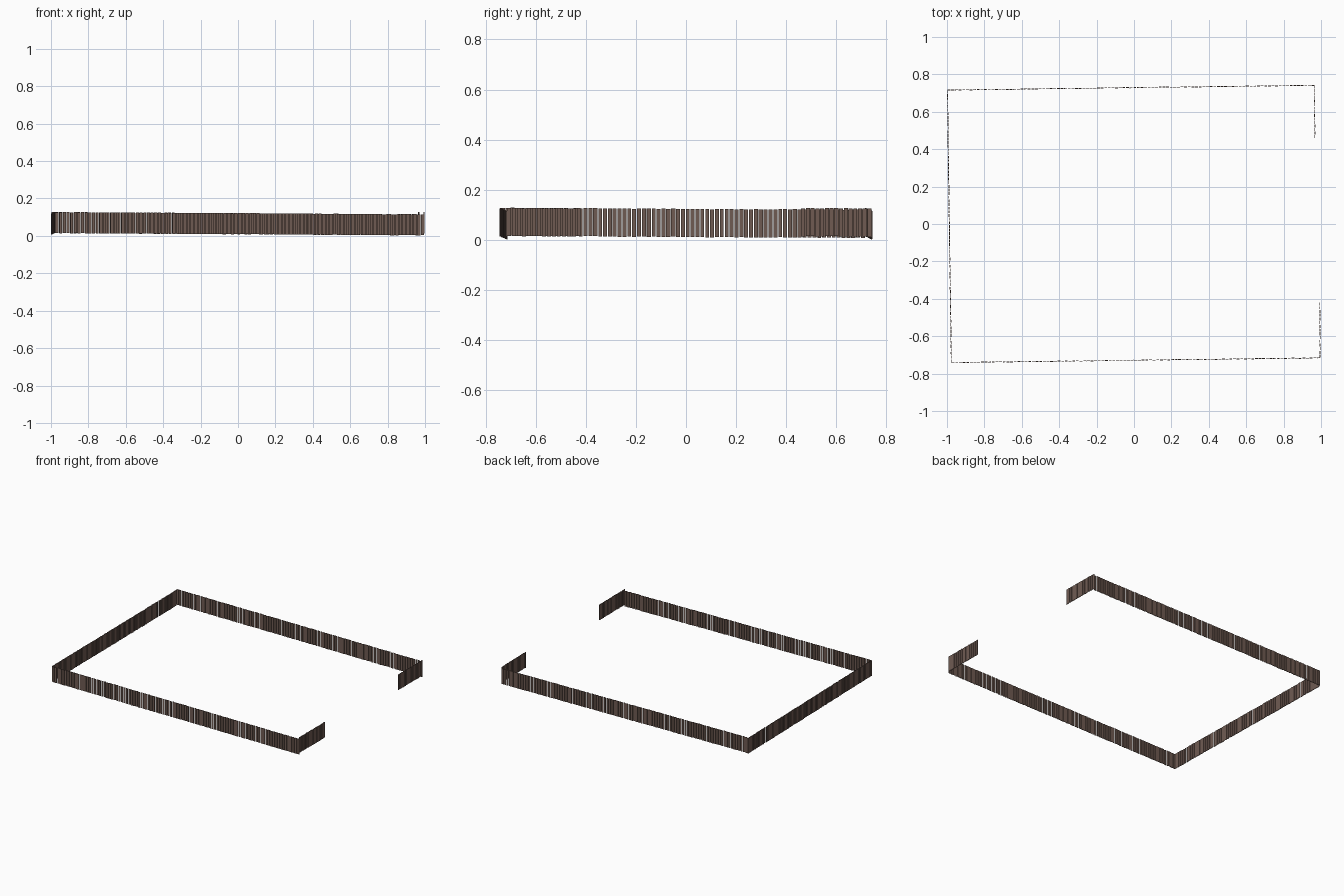
import bpy, bmesh, random
from mathutils import Vector, Matrix

if "Cube" in bpy.data.objects:
    bpy.data.objects.remove(bpy.data.objects["Cube"])

random.seed(4)
PITCH, WIDTH, THICK, HEIGHT = 0.0195, 0.0155, 0.004, 0.112

wood = bpy.data.materials.new("dark_wood")
wood.diffuse_color = (0.16, 0.105, 0.085, 1)
wood.use_nodes = True
wood.node_tree.nodes["Principled BSDF"].inputs["Base Color"].default_value = wood.diffuse_color


def add_plank(bm, centre, along, width):
    # one thin upright board with a slightly uneven stance
    side = Vector((-along.y, along.x, 0))
    rot = Matrix((along, side, Vector((0, 0, 1)))).transposed().to_4x4()
    size = Matrix.Diagonal((width, THICK, HEIGHT, 1))
    bmesh.ops.create_cube(bm, size=1, matrix=Matrix.Translation(centre) @ rot @ size)


def fence(name, start, end, z0, z1):
    # a straight row of boards; the base sinks gently from z0 to z1
    a, b = Vector((*start, z0)), Vector((*end, z1))
    along = Vector((b.x - a.x, b.y - a.y, 0))
    n = round(along.length / PITCH)
    along.normalize()
    side = Vector((-along.y, along.x, 0))
    bm = bmesh.new()
    for i in range(n):
        p = a.lerp(b, (i + 0.5) / n)
        p += side * random.uniform(-0.0012, 0.0012)
        p.z += HEIGHT / 2 + random.uniform(-0.001, 0.001)
        add_plank(bm, p, along, WIDTH + random.uniform(-0.001, 0.0015))
    me = bpy.data.meshes.new(name)
    bm.to_mesh(me)
    bm.free()
    me.materials.append(wood)
    bpy.context.collection.objects.link(bpy.data.objects.new(name, me))


# three full sides, and two short returns flanking the opening
fence("front_fence", (-0.977, -0.741), (0.996, -0.716), 0.015, 0.003)
fence("back_fence", (-0.998, 0.716), (0.967, 0.742), 0.015, 0.003)
fence("left_fence", (-0.977, -0.741), (-0.997, 0.716), 0.016, 0.008)
fence("right_fence_front", (0.995, -0.716), (0.993, -0.418), 0.015, 0.014)
fence("right_fence_back", (0.967, 0.458), (0.965, 0.742), 0.015, 0.013)
